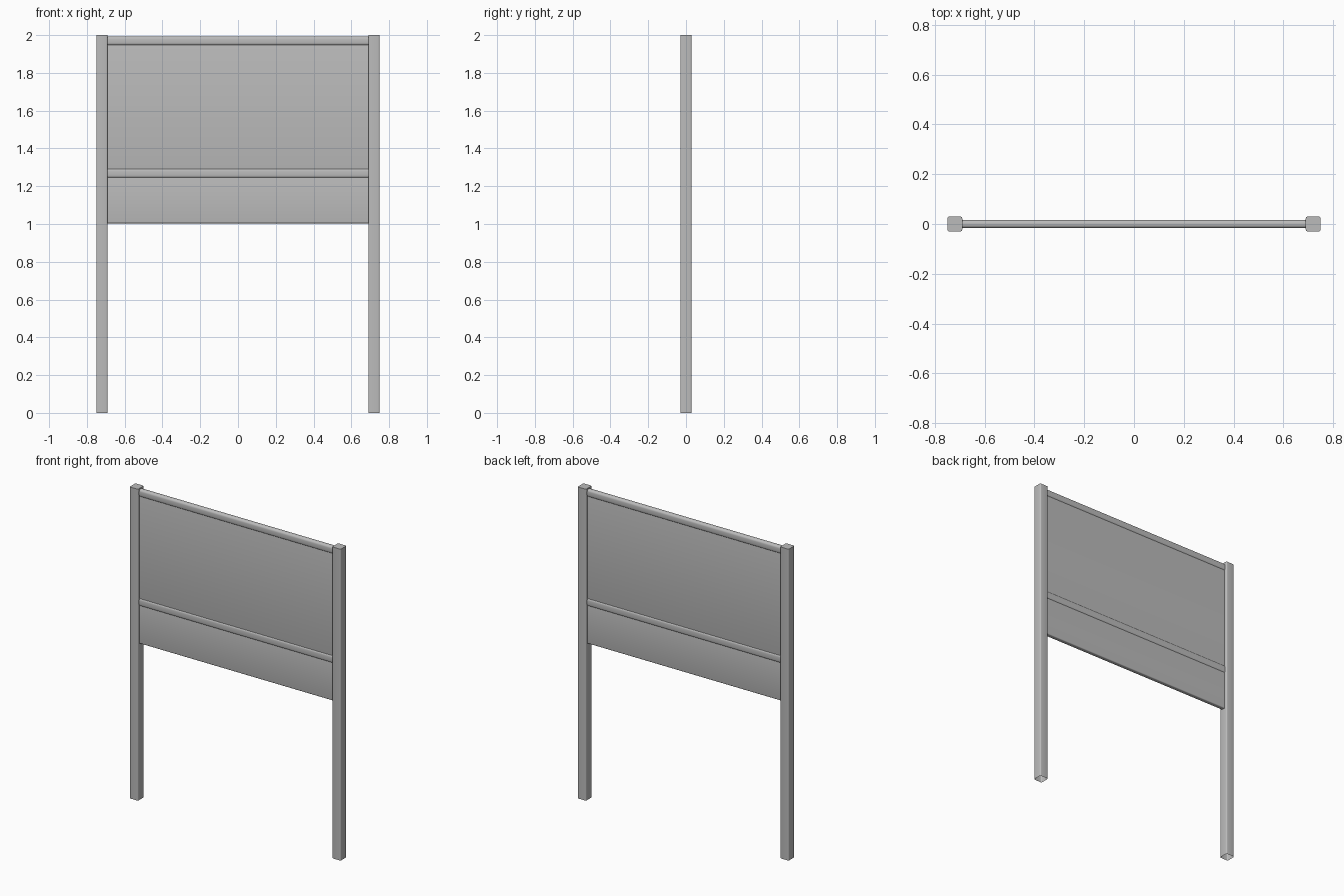
import bpy
import bmesh
import math

cube = bpy.data.objects.get("Cube")
if cube:
    bpy.data.objects.remove(cube, do_unlink=True)

grey = bpy.data.materials.new("metal grey")
grey.use_nodes = True
colour = (0.5, 0.5, 0.5, 1)
grey.diffuse_color = colour
grey.node_tree.nodes["Principled BSDF"].inputs["Base Color"].default_value = colour

INNER, OUTER = 0.69, 0.75   # post faces in x
HALF = (OUTER - INNER) / 2


def finish(bm, name):
    bmesh.ops.recalc_face_normals(bm, faces=bm.faces)
    mesh = bpy.data.meshes.new(name)
    bm.to_mesh(mesh)
    bm.free()
    mesh.materials.append(grey)
    obj = bpy.data.objects.new(name, mesh)
    bpy.context.collection.objects.link(obj)
    bpy.ops.object.select_all(action="DESELECT")
    obj.select_set(True)
    bpy.context.view_layer.objects.active = obj
    bpy.ops.object.shade_smooth_by_angle(angle=math.radians(35))
    return obj


def rounded_outline(half_w, half_h, radius, steps=4):
    """Rounded rectangle around the origin."""
    points = []
    for quarter in range(4):
        sx = 1 if quarter in (0, 3) else -1
        sy = 1 if quarter < 2 else -1
        for i in range(steps + 1):
            a = math.pi / 2 * (quarter + i / steps)
            points.append((sx * (half_w - radius) + radius * math.cos(a),
                           sy * (half_h - radius) + radius * math.sin(a)))
    return points


def extrude(name, ring, offset, open_start=False):
    bm = bmesh.new()
    face = bm.faces.new([bm.verts.new(p) for p in ring])
    new = bmesh.ops.extrude_face_region(bm, geom=[face], use_keep_orig=True)["geom"]
    bmesh.ops.translate(bm, vec=offset,
                        verts=[v for v in new if isinstance(v, bmesh.types.BMVert)])
    if open_start:
        bmesh.ops.delete(bm, geom=[face], context="FACES_ONLY")
    return finish(bm, name)


def board(name, low, high, half_depth, radius):
    """Horizontal board between the posts with rounded long edges."""
    mid, half = (low + high) / 2, (high - low) / 2
    ring = [(-INNER, y, mid + z) for y, z in rounded_outline(half_depth, half, radius)]
    return extrude(name, ring, (2 * INNER, 0, 0))


# Hollow posts, open at the foot
for side, name in ((1, "left_post"), (-1, "right_post")):
    ring = [(x + side * (INNER + HALF), y, 0)
            for x, y in rounded_outline(HALF, HALF, 0.008)]
    extrude(name, ring, (0, 0, 2), open_start=True)

# Rails and boards
board("top_rail", 1.945, 1.993, 0.017, 0.014)
board("main_panel", 1.29, 1.95, 0.012, 0.002)
board("middle_rail", 1.243, 1.295, 0.017, 0.014)
board("lower_panel", 1.003, 1.25, 0.014, 0.006)
